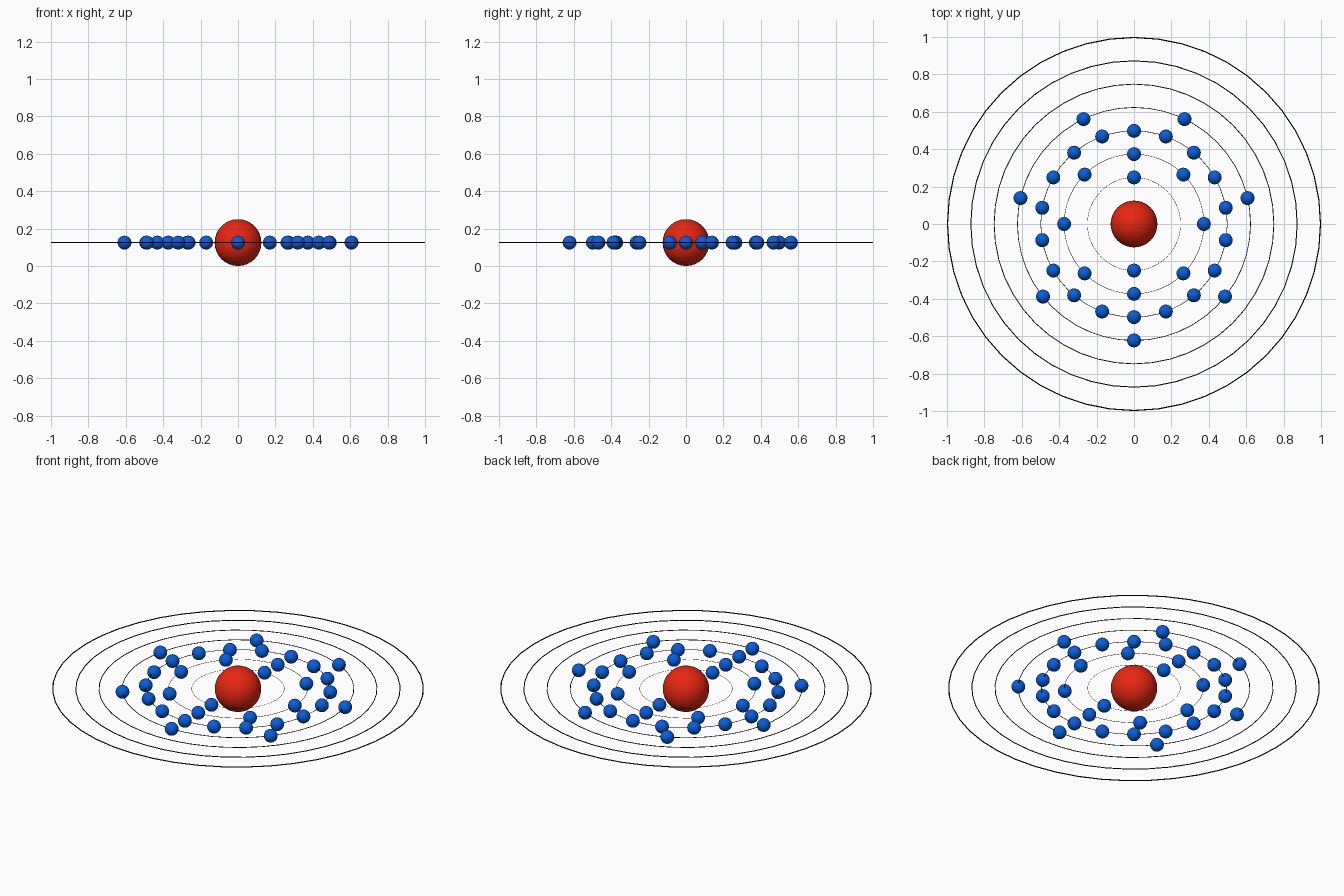
import bpy
from math import cos, sin, radians

if "Cube" in bpy.data.objects:
    bpy.data.objects.remove(bpy.data.objects["Cube"])

Z = 0.125  # height of the orbital plane


def make_mat(name, rgb):
    m = bpy.data.materials.new(name)
    m.diffuse_color = (*rgb, 1.0)
    m.use_nodes = True
    m.node_tree.nodes["Principled BSDF"].inputs["Base Color"].default_value = m.diffuse_color
    return m


red = make_mat("red", (0.8, 0.02, 0.006))
blue = make_mat("blue", (0.003, 0.11, 0.68))
black = make_mat("black", (0.0, 0.0, 0.0))


def finish(name, mat):
    ob = bpy.context.object
    ob.name = name
    ob.data.materials.append(mat)
    bpy.ops.object.shade_smooth()
    return ob


def ball(name, loc, r, mat):
    bpy.ops.mesh.primitive_uv_sphere_add(segments=32, ring_count=16, radius=r, location=loc)
    return finish(name, mat)


# Nucleus
ball("nucleus", (0, 0, Z), 0.125, red)

# Seven orbit rings, thinner towards the centre
for i in range(7):
    R = 0.25 + 0.125 * i
    t = 0.003 * R
    bpy.ops.mesh.primitive_torus_add(major_radius=R - t, minor_radius=t,
                                     major_segments=48, minor_segments=8,
                                     location=(0, 0, Z))
    finish(f"orbit_{i + 1}", black)

# Electrons: (count, start angle) for each filled shell
for i, (n, start) in enumerate([(2, 90), (8, 90), (18, 90), (7, 270)]):
    R = 0.249 + 0.1245 * i
    for k in range(n):
        a = radians(start + 360 * k / n)
        ball(f"electron_{i + 1}_{k + 1}", (R * cos(a), R * sin(a), Z), 0.037, blue)
